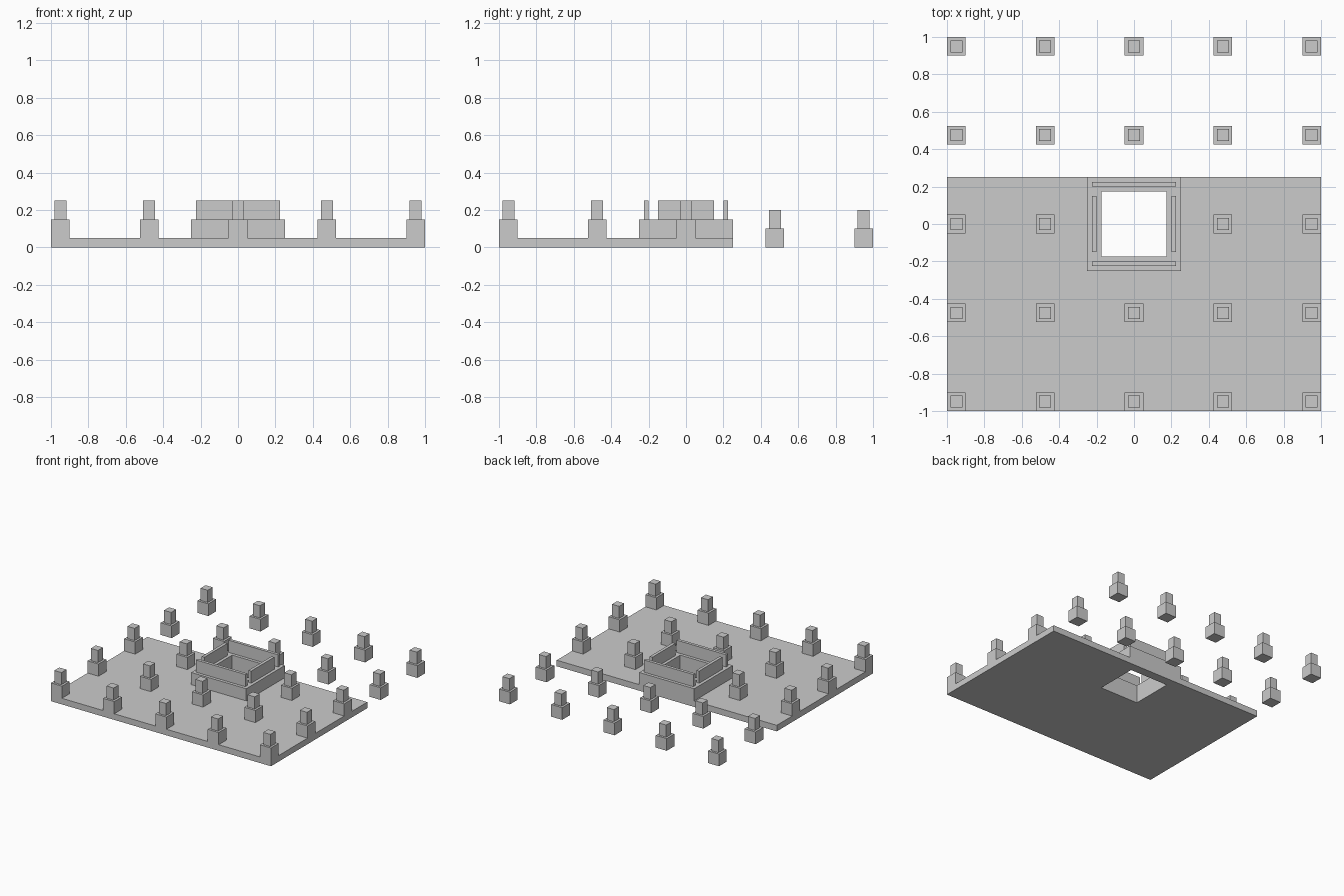
import bpy, bmesh
from mathutils import Vector

if "Cube" in bpy.data.objects:
    bpy.data.objects.remove(bpy.data.objects["Cube"])

SLAB_TOP = 0.05
PITCH = 0.475
scene = bpy.context.scene.collection


def box(name, lo, hi):
    """Box between two corners."""
    lo, hi = Vector(lo), Vector(hi)
    bm = bmesh.new()
    bmesh.ops.create_cube(bm, size=1)
    bmesh.ops.scale(bm, vec=hi - lo, verts=bm.verts)
    bmesh.ops.translate(bm, vec=(lo + hi) / 2, verts=bm.verts)
    return finish(name, bm)


def finish(name, bm):
    bmesh.ops.recalc_face_normals(bm, faces=bm.faces)
    me = bpy.data.meshes.new(name)
    bm.to_mesh(me)
    bm.free()
    ob = bpy.data.objects.new(name, me)
    scene.objects.link(ob)
    return ob


def post(name, x, y, base, sink=0.0):
    """Square block with a thinner stub; sink buries the foot in the slab."""
    bm = bmesh.new()
    bmesh.ops.create_cube(bm, size=0.1)
    bmesh.ops.translate(bm, vec=(x, y, base + 0.05), verts=bm.verts)
    for v in bm.verts:
        if v.co.z < base + 0.05:
            v.co.z -= sink
    bm.faces.ensure_lookup_table()
    top = max(bm.faces, key=lambda f: f.calc_center_median().z)
    bmesh.ops.inset_region(bm, faces=[top], thickness=0.025)
    new = bmesh.ops.extrude_face_region(bm, geom=[top])["geom"]
    bmesh.ops.translate(bm, vec=(0, 0, 0.1),
                        verts=[g for g in new if isinstance(g, bmesh.types.BMVert)])
    if top.is_valid:
        bmesh.ops.delete(bm, geom=[top], context='FACES_ONLY')
    return finish(name, bm)


def combine(target, tools, operation):
    """Apply exact booleans and remove the helpers."""
    for t in tools:
        t.hide_render = True
        m = target.modifiers.new(operation, 'BOOLEAN')
        m.object, m.operation, m.solver = t, operation, 'EXACT'
    dg = bpy.context.evaluated_depsgraph_get()
    me = bpy.data.meshes.new_from_object(target.evaluated_get(dg))
    target.modifiers.clear()
    target.data = me
    for t in tools:
        bpy.data.objects.remove(t)


# Floor slab
slab = box("floor_slab", (-1, -1, 0), (1, 0.25, SLAB_TOP))

# Raised curb around the opening, with four thin upright walls
parts = [box("curb", (-0.25, -0.25, 0), (0.25, 0.25, 0.15))]
for s in (-1, 1):
    a, b = sorted((s * 0.2, s * 0.225))
    parts.append(box("curb_long_wall", (-0.225, a, 0.12), (0.225, b, 0.25)))
    parts.append(box("curb_short_wall", (a, -0.15, 0.12), (b, 0.15, 0.25)))

# Post grid: three rows on the slab, two rows free-standing, none in the opening
for j in range(-2, 3):
    for i in range(-2, 3):
        if i == 0 and j == 0:
            continue
        x, y = i * PITCH, j * PITCH
        if j <= 0:
            parts.append(post("slab_post", x, y, SLAB_TOP, sink=0.03))
        else:
            post("ground_post", x, y, 0)

combine(slab, parts, 'UNION')

# Square opening through curb and slab
combine(slab, [box("opening_cutter", (-0.175, -0.175, -0.1), (0.175, 0.175, 0.4))], 'DIFFERENCE')
